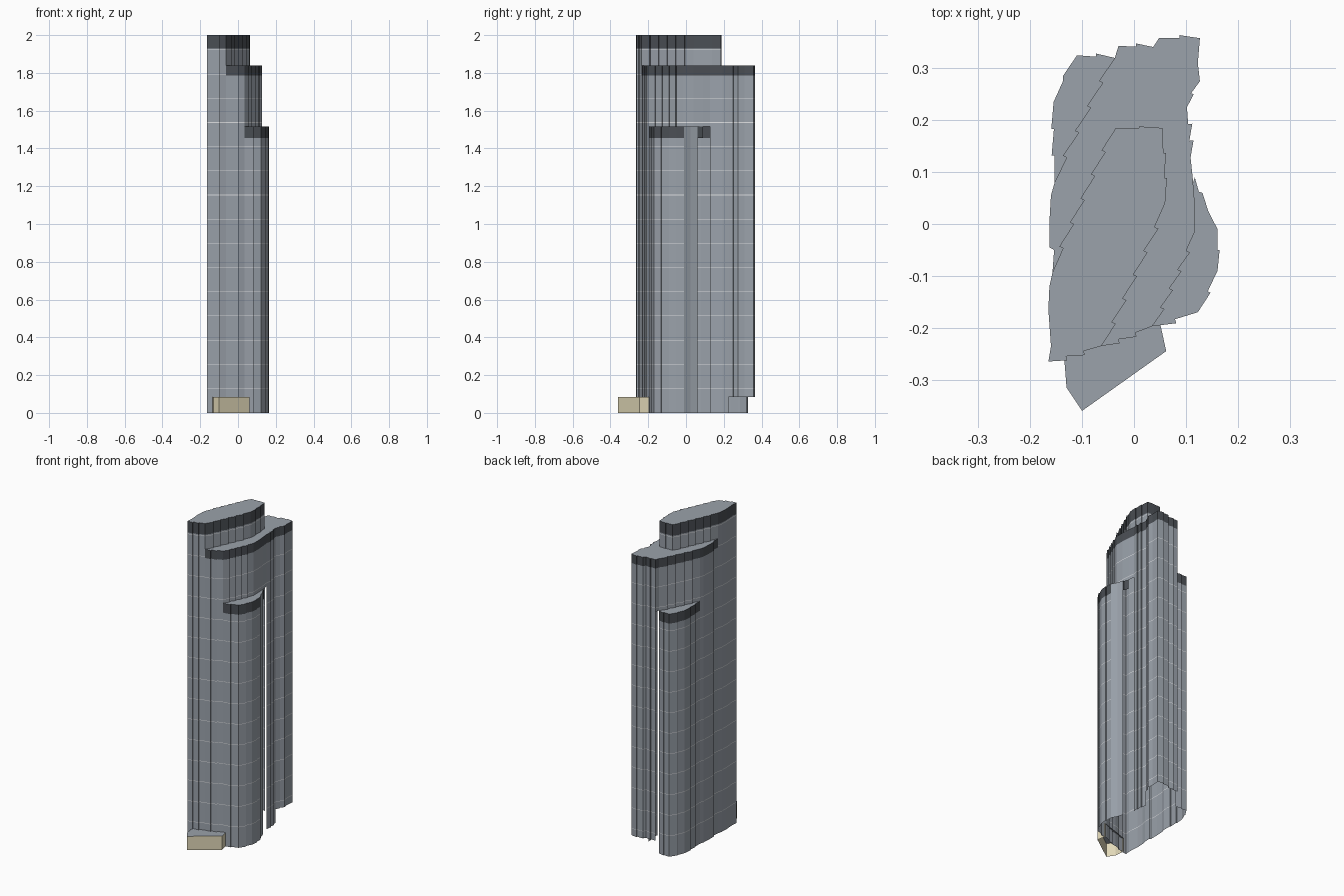
import bpy
from mathutils import Vector

cube = bpy.data.objects.get("Cube")
if cube:
    bpy.data.objects.remove(cube, do_unlink=True)


def material(name, rgb):
    m = bpy.data.materials.new(name)
    m.use_nodes = True
    m.diffuse_color = (*rgb, 1)
    bsdf = next(n for n in m.node_tree.nodes if n.type == 'BSDF_PRINCIPLED')
    bsdf.inputs["Base Color"].default_value = (*rgb, 1)
    return m


GREY = material("facade grey", (.325, .36, .405))
DARK = material("dark crown", (.07, .078, .09))
LIGHT = material("pale storey line", (.75, .76, .78))
TAN = material("tan entrance", (.76, .69, .48))

STOREY, LINE = .128, .003
TOP, MIDDLE, LOW, BASE = 2.0, 1.84, 1.515, .085


def make_object(name, verts, faces, materials):
    mesh = bpy.data.meshes.new(name)
    mesh.from_pydata(verts, [], faces)
    for m in materials:
        mesh.materials.append(m)
    obj = bpy.data.objects.new(name, mesh)
    bpy.context.collection.objects.link(obj)
    return mesh


def saw(a, b, teeth, depth=.008):
    """Stepped facade line from a to b, teeth pointing outward."""
    a, b = Vector(a), Vector(b)
    step = (b - a) / teeth
    out = Vector((step.y, -step.x)).normalized() * depth
    pts = [a]
    for i in range(1, teeth + 1):
        end = a + step * i
        pts += [end + out, end] if i < teeth else [end]
    return [tuple(p) for p in pts]


def wall(name, pts, z0, z1, crown=0.0, lines=True, body=GREY):
    """Upright strip with thin storey lines and a dark crown band."""
    levels = [z0]
    if lines:
        k = 1
        while k * STOREY + LINE < z1 - crown:
            if k * STOREY > z0:
                levels += [k * STOREY, k * STOREY + LINE]
            k += 1
    if crown and z1 - crown > z0:
        levels.append(z1 - crown)
    levels.append(z1)
    n = len(pts)
    verts = [(x, y, z) for z in levels for x, y in pts]
    faces = [(r * n + i, r * n + i + 1, (r + 1) * n + i + 1, (r + 1) * n + i)
             for r in range(len(levels) - 1) for i in range(n - 1)]
    mesh = make_object(name, verts, faces, [body, DARK, LIGHT])
    for f in mesh.polygons:
        zs = [mesh.vertices[v].co.z for v in f.vertices]
        if crown and min(zs) > z1 - crown - .001:
            f.material_index = 1
        elif lines and max(zs) - min(zs) < LINE * 1.2:
            f.material_index = 2


def roof(name, pts, z):
    make_object(name, [(x, y, z) for x, y in pts], [range(len(pts))], [GREY])


# Outline pieces, counter-clockwise
tall_left = [(-.157, -.093), (-.163, -.12), (-.165, -.165), (-.16, -.235), (-.165, -.265)]
tall_front = saw((-.165, -.265), (-.063, -.235), 3)
middle_front = saw((-.063, -.235), (.035, -.197), 3)
low_front = saw((.035, -.197), (.123, -.17), 2)
low_right = (saw((.123, -.17), (.161, -.09), 2, .006)
             + saw((.161, -.09), (.161, -.01), 2, .004))
low_plain = [(.161, -.01), (.143, .025), (.132, .06)]
low_return = [(.132, .06), (.125, .062), (.117, .09)]
middle_right = saw((.109, .128), (.102, .225), 3)
middle_end = [(.102, .225), (.115, .25), (.11, .252), (.127, .275), (.123, .31), (.127, .358)]
middle_back = (saw((.127, .358), (.048, .358), 2, .006)
               + saw((.037, .341), (-.03, .343), 2, .006))
rear_back = saw((-.037, .32), (-.11, .325), 2, .006)
rear_left = [(-.11, .325), (-.137, .285), (-.137, .275), (-.155, .235)]
rear_side = saw((-.155, .235), (-.153, .08), 3, .005)
middle_left = [(-.153, .08), (-.16, .055), (-.163, .005), (-.163, -.045), (-.154, -.05), (-.157, -.093)]

# Inner edges where a taller slab rises above its neighbour
tall_inner = saw((-.063, -.235), (.06, .04), 6)
tall_end = (saw((.06, .04), (.055, .185), 3, .005)
            + saw((.055, .185), (-.035, .185), 2, .003))
tall_outer = saw((-.035, .185), (-.157, -.093), 6)
step_right = saw((.035, -.197), (.117, -.015), 5) + [(.117, .04), (.113, .09)]
step_rear = saw((-.037, .32), (-.153, .08), 5)

# Tall central slab
wall("tall_slab_outer_wall", tall_left + tall_front[1:], 0, TOP, .07)
wall("tall_slab_upper_wall", tall_inner + tall_end[1:] + tall_outer[1:], MIDDLE, TOP, .07)
roof("tall_slab_roof", tall_left + tall_front[1:] + tall_inner[1:] + tall_end[1:] + tall_outer[1:-1], TOP)

# Middle slab, with its rear end raised off the ground
wall("middle_slab_front_wall", middle_front, 0, MIDDLE, .055)
wall("middle_slab_side_wall", middle_right, 0, MIDDLE, .055)
wall("middle_slab_raised_end", middle_end + middle_back[1:], BASE, MIDDLE, .055)
wall("middle_slab_outer_wall", middle_left, 0, MIDDLE, .055)
wall("middle_slab_right_step", step_right + [middle_right[0]], LOW, MIDDLE, .055)
wall("middle_slab_rear_step", [middle_back[-1]] + step_rear, LOW, MIDDLE, .055)
roof("middle_slab_roof", middle_front + step_right[1:] + middle_right + middle_end[1:]
     + middle_back[1:] + step_rear + middle_left[1:], MIDDLE)

# Low slabs on the two flanks
wall("left_low_slab_wall", low_front + low_right[1:], 0, LOW, .06)
wall("left_low_slab_plain_wall", low_plain, 0, LOW, lines=False)
wall("left_low_slab_crown_end", low_return, LOW - .06, LOW, .06, False)
roof("left_low_slab_roof", low_front + low_right[1:] + low_plain[1:] + low_return[1:], LOW)
rear = rear_back + rear_left[1:] + rear_side[1:]
wall("rear_low_slab_wall", rear, 0, LOW, .06)
roof("rear_low_slab_roof", rear, LOW)

# Entrance pavilion
entrance = [(-.135, -.252), (-.13, -.315), (-.1, -.36), (.062, -.245), (.05, -.19)]
wall("entrance_wall", entrance, 0, BASE, lines=False, body=TAN)
roof("entrance_roof", entrance, BASE)
